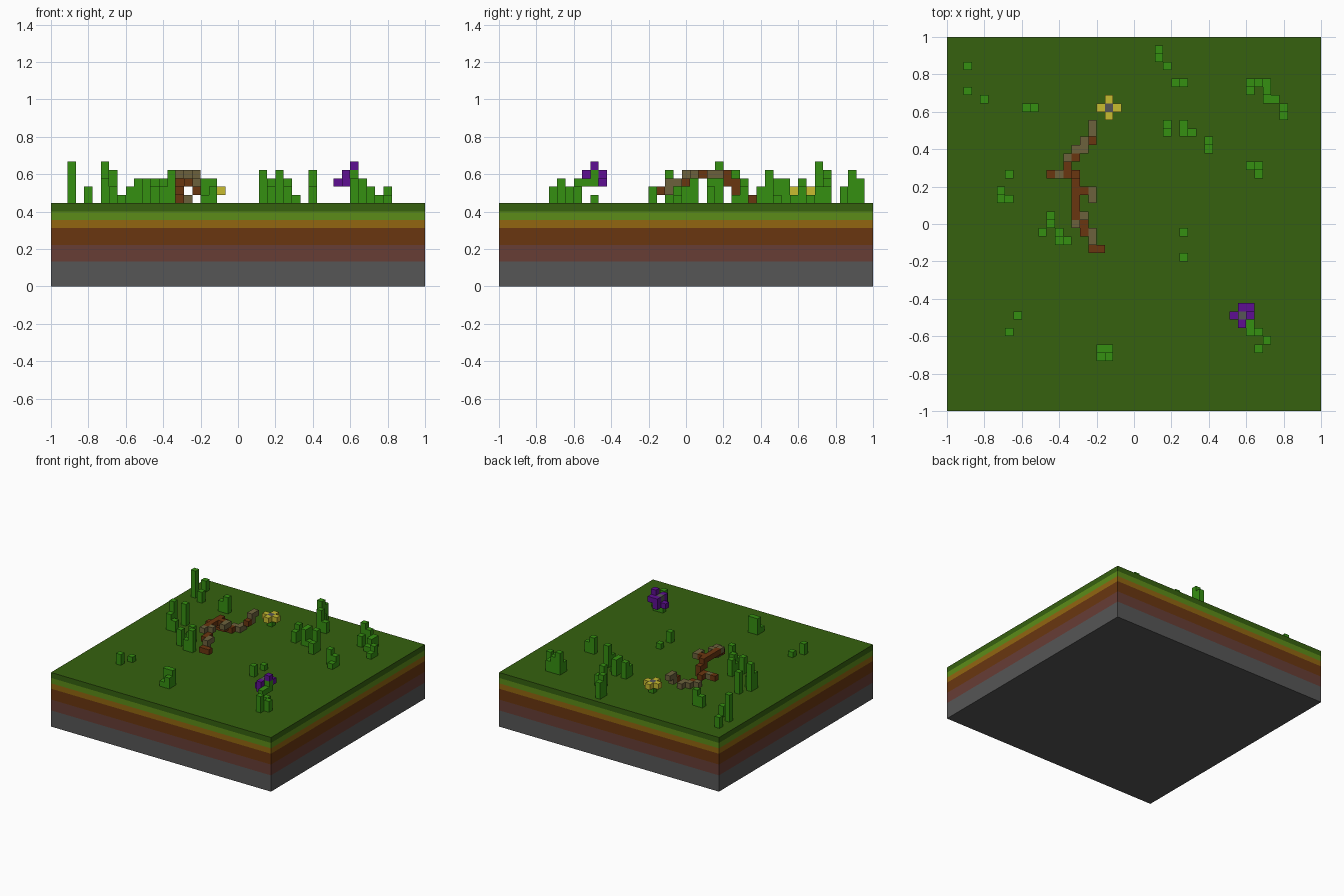
import bpy, bmesh

if "Cube" in bpy.data.objects:
    bpy.data.objects.remove(bpy.data.objects["Cube"], do_unlink=True)

N = 45            # cells along each side
V = 2 / N         # cell size
GROUND = 10       # ground height in cells


def material(name, rgb):
    lin = [((c / 255 + 0.055) / 1.055) ** 2.4 for c in rgb] + [1]
    m = bpy.data.materials.new(name)
    m.use_nodes = True
    m.diffuse_color = lin
    m.node_tree.nodes["Principled BSDF"].inputs["Base Color"].default_value = lin
    return m


STONE = material("stone grey", (86, 86, 86))
CLAY = material("clay maroon", (103, 61, 53))
SOIL = material("soil brown", (106, 54, 16))
SAND = material("sand ochre", (146, 102, 16))
TURF_LIGHT = material("light turf green", (92, 140, 24))
TURF_DARK = material("dark turf green", (54, 97, 15))
BLADE = material("blade green", (53, 144, 17))
YELLOW = material("petal yellow", (200, 188, 48))
PURPLE = material("petal purple", (94, 15, 146))
BARK = material("bark taupe", (108, 97, 60))


def add_box(bm, lo, hi):
    """Box between two grid corners, given in cells."""
    lo = (lo[0] * V - 1, lo[1] * V - 1, lo[2] * V)
    hi = (hi[0] * V - 1, hi[1] * V - 1, hi[2] * V)
    for v in bmesh.ops.create_cube(bm, size=1)["verts"]:
        v.co = [hi[i] if v.co[i] > 0 else lo[i] for i in range(3)]


def build(name, mat, boxes):
    bm = bmesh.new()
    for lo, hi in boxes:
        add_box(bm, lo, hi)
    me = bpy.data.meshes.new(name)
    bm.to_mesh(me)
    bm.free()
    me.materials.append(mat)
    bpy.context.collection.objects.link(bpy.data.objects.new(name, me))


def columns(name, mat, cells):
    """Columns standing on the ground: x, y, height."""
    build(name, mat, [((x, y, GROUND), (x + 1, y + 1, GROUND + h)) for x, y, h in cells])


def cubes(name, mat, cells):
    """Single cells: x, y, level above the ground."""
    build(name, mat, [((x, y, GROUND + z), (x + 1, y + 1, GROUND + z + 1)) for x, y, z in cells])


# Ground layers, bottom to top
z = 0
for name, mat, h in [("stone_layer", STONE, 3), ("clay_layer", CLAY, 2),
                     ("soil_layer", SOIL, 2), ("sand_layer", SAND, 1),
                     ("light_turf_layer", TURF_LIGHT, 1), ("dark_turf_layer", TURF_DARK, 1)]:
    build(name, mat, [((0, 0, z), (N, N, z + h))])
    z += h

# Grass clumps
columns("grass_back_right_corner", BLADE,
        [(2, 41, 2), (2, 38, 5), (4, 37, 2), (9, 36, 2), (10, 36, 3)])
columns("grass_beside_branch", BLADE,
        [(7, 28, 4), (6, 26, 5), (6, 25, 3), (7, 25, 2), (12, 23, 3), (12, 22, 2),
         (11, 21, 3), (13, 21, 3), (13, 20, 2), (14, 20, 4)])
columns("grass_front", BLADE,
        [(8, 11, 1), (7, 9, 2), (18, 7, 3), (19, 7, 3), (18, 6, 1), (19, 6, 2)])
columns("grass_middle", BLADE,
        [(28, 18, 2), (28, 21, 1), (36, 29, 3), (37, 29, 2), (37, 28, 1),
         (26, 34, 3), (26, 33, 2), (28, 34, 3), (28, 33, 3), (29, 33, 1),
         (31, 32, 4), (31, 31, 2)])
columns("grass_back", BLADE,
        [(25, 43, 3), (25, 42, 4), (26, 41, 2), (27, 39, 4), (28, 39, 2)])
columns("grass_back_left_corner", BLADE,
        [(36, 39, 4), (36, 38, 2), (37, 39, 3), (38, 39, 2), (38, 38, 2),
         (38, 37, 1), (39, 37, 1), (40, 36, 2), (40, 35, 1)])

# Fallen branch arching over the turf
cubes("branch_wood", SOIL,
      [(17, 19, 1), (18, 19, 1), (16, 21, 2), (16, 22, 2)]
      + [(15, y, 3) for y in range(23, 27)]
      + [(16, 26, 3), (15, 27, 3), (15, 27, 2), (15, 28, 2), (15, 28, 1), (14, 28, 1),
         (12, 28, 1), (14, 29, 1), (15, 30, 0), (17, 32, 1)])
cubes("branch_bark", BARK,
      [(17, 20, 1), (17, 20, 2), (17, 21, 2), (15, 22, 3), (16, 23, 3), (17, 25, 3),
       (17, 26, 3), (13, 28, 1), (14, 30, 0), (15, 31, 0), (16, 31, 0), (16, 32, 0),
       (17, 33, 1), (17, 34, 2), (17, 33, 2)])

# Yellow flower
columns("yellow_flower_stem", BLADE, [(19, 36, 1)])
cubes("yellow_flower_centre", STONE, [(19, 36, 1)])
cubes("yellow_flower_petals", YELLOW,
      [(19 + dx, 36 + dy, 1) for dx, dy in ((1, 0), (-1, 0), (0, 1), (0, -1))])

# Purple flower, tilted, on a bent stem
columns("purple_flower_grass", BLADE, [(37, 7, 3), (38, 8, 2), (37, 9, 2), (36, 9, 3)])
cubes("purple_flower_stem", BLADE, [(36, 10, 2), (36, 11, 3), (36, 11, 2)])
cubes("purple_flower_centre", STONE, [(35, 11, 3)])
cubes("purple_flower_petals", PURPLE,
      [(34, 11, 2), (35, 11, 2), (35, 10, 2), (35, 10, 3), (35, 12, 2), (35, 12, 3),
       (36, 12, 3), (36, 11, 4)])
